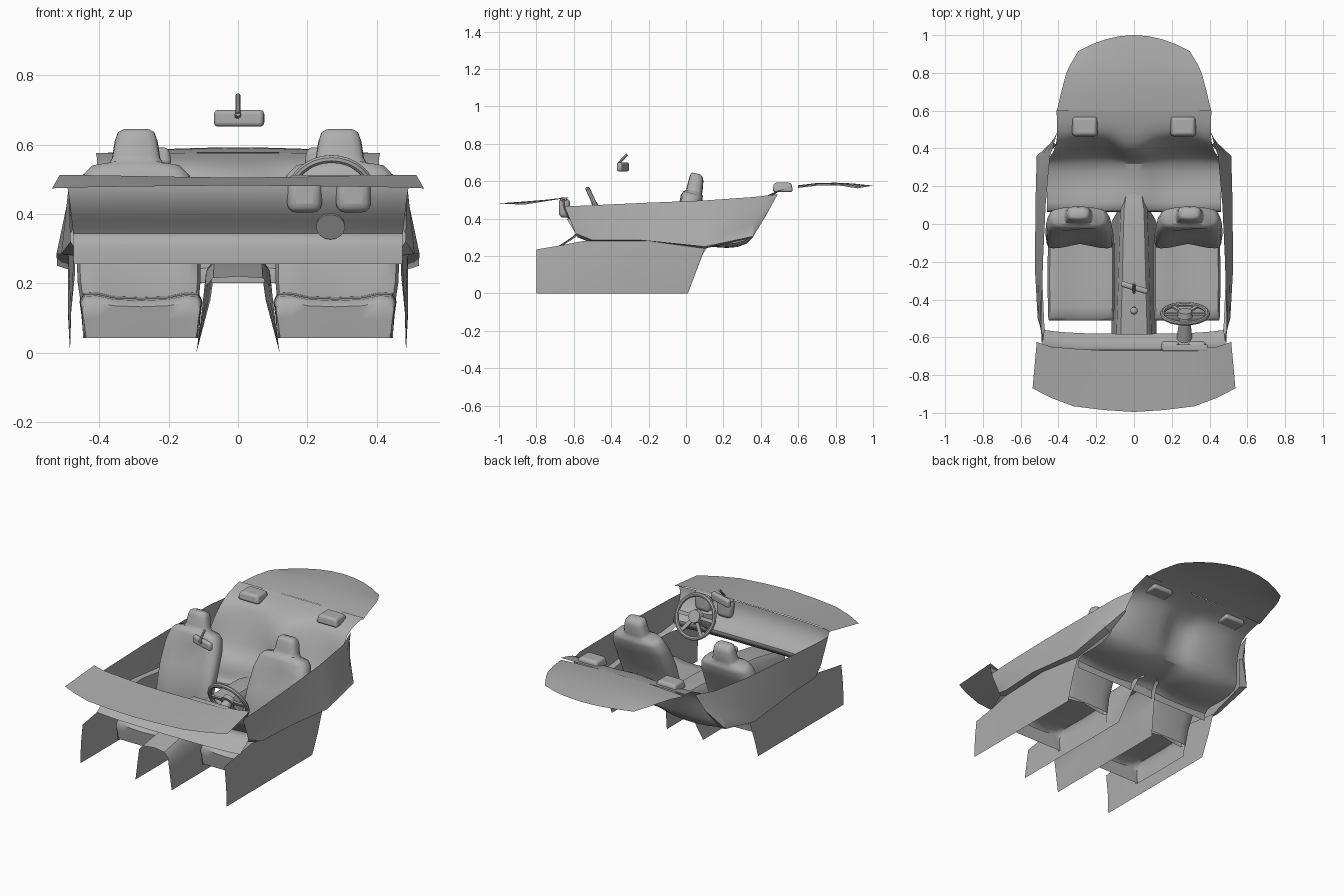
import bpy, bmesh
from math import radians, sin, cos, pi
from mathutils import Vector, Matrix

old = bpy.data.objects.get("Cube")
if old:
    bpy.data.objects.remove(old)

trim = bpy.data.materials.new("grey_trim")
trim.use_nodes = True
trim.diffuse_color = (0.42, 0.42, 0.42, 1)
trim.node_tree.nodes["Principled BSDF"].inputs["Base Color"].default_value = (0.42, 0.42, 0.42, 1)


def finish(name, bm, angle=40, mirror=False, subdiv=0, bevel=0):
    """Turn a bmesh into a smooth shaded object."""
    bmesh.ops.recalc_face_normals(bm, faces=bm.faces)
    mesh = bpy.data.meshes.new(name)
    bm.to_mesh(mesh)
    bm.free()
    mesh.materials.append(trim)
    obj = bpy.data.objects.new(name, mesh)
    bpy.context.collection.objects.link(obj)
    bpy.ops.object.select_all(action="DESELECT")
    obj.select_set(True)
    bpy.context.view_layer.objects.active = obj
    bpy.ops.object.shade_smooth_by_angle(angle=radians(angle))
    if mirror:
        obj.modifiers.new("mirror", "MIRROR").use_clip = True
    if bevel:
        mod = obj.modifiers.new("bevel", "BEVEL")
        mod.width, mod.segments = bevel, 3
    if subdiv:
        mod = obj.modifiers.new("subdivision", "SUBSURF")
        mod.levels = mod.render_levels = subdiv
        mod.boundary_smooth = "PRESERVE_CORNERS"
    return obj


def skin(name, rows, closed=False, cap=False, **options):
    """Join rows of points with faces; closed rows become rings."""
    bm = bmesh.new()
    grid = [[bm.verts.new(p) for p in row] for row in rows]
    count = len(grid[0])
    for a, b in zip(grid, grid[1:]):
        for i in range(count if closed else count - 1):
            j = (i + 1) % count
            bm.faces.new((a[i], a[j], b[j], b[i]))
    if cap:
        bm.faces.new(grid[-1])
    return finish(name, bm, **options)


def ring(center, half_x, half_v, v_axis, count=16):
    """Rounded rectangle spanned by x and v_axis."""
    points = []
    for i in range(count):
        c, s = cos(2 * pi * i / count), sin(2 * pi * i / count)
        u = half_x * abs(c) ** 0.6 * (1 if c > 0 else -1)
        v = half_v * abs(s) ** 0.6 * (1 if s > 0 else -1)
        points.append(Vector(center) + Vector((u, 0, 0)) + Vector(v_axis) * v)
    return points


def block(name, center, size, bevel, turn=0, taper=1):
    bm = bmesh.new()
    bmesh.ops.create_cube(bm, size=1)
    for v in bm.verts:
        if v.co.z > 0:
            v.co.x *= taper
            v.co.y *= taper
        v.co = Vector(a * b for a, b in zip(v.co, size))
    obj = finish(name, bm, bevel=bevel)
    obj.location = center
    obj.rotation_euler.z = radians(turn)


def rod(name, start, end, r1, r2, sides=16):
    start, end = Vector(start), Vector(end)
    axis = end - start
    bm = bmesh.new()
    bmesh.ops.create_cone(bm, cap_ends=True, segments=sides, radius1=r1, radius2=r2, depth=axis.length)
    bm.transform(Matrix.Translation((start + end) / 2) @ axis.to_track_quat("Z", "Y").to_matrix().to_4x4())
    finish(name, bm)


# Cowl: shelf under the windscreen
front = [(0, -0.995, 0.482), (0.16, -0.985, 0.481), (0.32, -0.965, 0.479), (0.44, -0.92, 0.477), (0.537, -0.87, 0.474)]
back = [(0, -0.67, 0.505), (0.16, -0.67, 0.507), (0.32, -0.66, 0.51), (0.44, -0.65, 0.512), (0.515, -0.625, 0.512)]
rows = [[Vector(a).lerp(Vector(b), t) for a, b in zip(front, back)] for t in (0, 0.35, 0.7, 1)]
skin("cowl", rows, mirror=True)

# Dashboard: steep face sweeping back to a lip, then forward under the knees
profile = [(-0.668, 0.505, 0.5), (-0.668, 0.47, 0.49), (-0.652, 0.425, 0.485), (-0.615, 0.38, 0.48),
           (-0.572, 0.342, 0.475), (-0.585, 0.315, 0.475), (-0.68, 0.255, 0.475)]
rows = [[(w * t, y + 0.02 * t ** 4, z) for t in (0, 0.3, 0.6, 0.85, 1)] for y, z, w in profile]
skin("dashboard", rows, mirror=True, subdiv=1)

# Side sills: lower body panels
top = [(0.47, -0.8, 0.235), (0.47, -0.68, 0.255), (0.475, -0.55, 0.28), (0.49, -0.2, 0.28), (0.49, 0.1, 0.24)]
foot = [-0.8, -0.68, -0.5, -0.22, 0.01]
rows = [[(0.485, y, 0) for y in foot],
        [((0.485 + p[0]) / 2 + 0.004, (y + p[1]) / 2, p[2] / 2) for p, y in zip(top, foot)], top]
skin("side_sills", rows, mirror=True)

# Door panels: lip out from the sill, then leaning inward to the window line
lip = [(0.47, -0.58, 0.3), (0.475, -0.53, 0.28), (0.49, -0.2, 0.28), (0.49, 0.1, 0.24),
       (0.47, 0.35, 0.295), (0.41, 0.42, 0.42)]
low = [(0.483, -0.59, 0.32), (0.51, -0.5, 0.285), (0.524, -0.25, 0.285), (0.522, 0.1, 0.25),
       (0.515, 0.36, 0.305), (0.425, 0.43, 0.42)]
high = [(0.488, -0.65, 0.465), (0.49, -0.53, 0.47), (0.482, -0.2, 0.485), (0.468, 0.1, 0.497),
        (0.445, 0.36, 0.515), (0.405, 0.49, 0.53)]
rows = [lip] + [[Vector(a).lerp(Vector(b), t) for a, b in zip(low, high)] for t in (0, 0.33, 0.67, 1)]
skin("door_panels", rows, mirror=True)

# Rear bench: y, z, half width, and the push of the middle ridge in y and z
bench = [(0.065, 0.2, 0.46, 0, 0), (0.06, 0.245, 0.46, 0, 0.01), (0.1, 0.265, 0.46, 0, 0.015),
         (0.22, 0.247, 0.46, 0, 0.025), (0.335, 0.268, 0.46, 0, 0.025), (0.365, 0.33, 0.45, 0.025, 0),
         (0.395, 0.42, 0.43, 0.04, 0), (0.435, 0.505, 0.412, 0.04, 0), (0.485, 0.552, 0.405, 0, 0),
         (0.6, 0.576, 0.41, 0, 0)]
columns = [(0, 1), (0.12, 0.9), (0.25, 0), (0.4, -0.4), (0.6, -0.5), (0.8, -0.3), (1, 0.5)]
rows = [[(w * t, y - by * k, z + bz * k) for t, k in columns] for y, z, w, by, bz in bench]
skin("rear_bench", rows, mirror=True, subdiv=1, angle=60)

# Parcel shelf: gently arched with a rounded tail
shelf = [(0.6, 0.578, 0.408, 0), (0.7, 0.59, 0.385, 0), (0.8, 0.592, 0.358, 0),
         (0.89, 0.588, 0.34, 0.05), (1, 0.576, 0.295, 0.085)]
rows = [[(w * t, y - d * t * t, z - 0.014 * t * t) for t in (0, 0.25, 0.5, 0.75, 1)] for y, z, w, d in shelf]
skin("parcel_shelf", rows, mirror=True)

# Centre tunnel: foot y, foot height, top y, height, top half width
tunnel = [(-0.8, 0, -0.8, 0.215, 0.095), (-0.55, 0, -0.55, 0.26, 0.092), (-0.3, 0, -0.3, 0.275, 0.083),
          (-0.1, 0, -0.05, 0.285, 0.075), (0.01, 0, 0.08, 0.285, 0.07), (0.09, 0.21, 0.15, 0.275, 0.055)]
rows = [[(w + (0.12 - w) * (1 if low_z == 0 else 0.3), foot_y, low_z), (w + 0.01, (foot_y + y) / 2, (low_z + z) * 0.53),
         (w, y, z - 0.025), (w * 0.75, y, z), (0, y + 0.01, z + 0.004)]
        for foot_y, low_z, y, z, w in tunnel]
skin("centre_tunnel", rows, mirror=True)

# Front seats and rear headrests on both sides
section = [(-0.165, 0), (-0.17, 0.5), (-0.176, 0.85), (-0.165, 1), (-0.13, 1.02), (-0.08, 0.93), (0, 0.9),
           (0.08, 0.93), (0.13, 1.02), (0.165, 1), (0.176, 0.85), (0.17, 0.5), (0.165, 0)]
cushion = [(-0.498, 0.0, 0.95), (-0.506, 0.055, 0.96), (-0.512, 0.1, 0.97), (-0.495, 0.12, 0.99),
           (-0.44, 0.125, 1), (-0.3, 0.125, 1.01), (-0.1, 0.13, 1)]
backrest = [(-0.1, 0.1, 0.165, 0.035), (-0.1, 0.2, 0.177, 0.045), (-0.05, 0.34, 0.18, 0.055),
            (0, 0.45, 0.173, 0.06), (0.03, 0.51, 0.155, 0.058), (0.038, 0.533, 0.132, 0.052),
            (0.043, 0.542, 0.08, 0.042), (0.047, 0.56, 0.07, 0.042), (0.055, 0.61, 0.062, 0.038),
            (0.057, 0.632, 0.054, 0.032), (0.057, 0.641, 0.04, 0.02)]
for side, s in (("left", 1), ("right", -1)):
    skin(side + "_seat_cushion", [[(s * 0.28 + x * w, y, 0.042 + h * k) for x, k in section] for y, h, w in cushion],
         angle=50)
    rings = []
    for y, z, w, h in backrest:
        middle = s * (0.28 + 0.014 * min(1, z / 0.5))
        loop = ring((middle, y, z), w, h, (0, 1, -0.25))
        for p in loop:  # hollow the middle between the side bolsters
            if p.y < y and z < 0.5:
                p.y += 0.04 * max(0, 1 - abs(p.x - middle) / w)
        rings.append(loop)
    skin(side + "_seat_backrest", rings, closed=True, cap=True, angle=55)
    block(side + "_rear_headrest", (s * 0.26, 0.517, 0.567), (0.14, 0.11, 0.05), 0.014, taper=0.85)

# Steering wheel: rim, hub and spokes built flat, then tilted
bm = bmesh.new()
segments, sides = 32, 8
tube = [2 * pi * j / sides for j in range(sides)]
loops = []
for i in range(segments):
    a = 2 * pi * i / segments
    loops.append([bm.verts.new(((0.12 + 0.012 * cos(t)) * cos(a), (0.12 + 0.012 * cos(t)) * sin(a), 0.012 * sin(t)))
                  for t in tube])
for i in range(segments):
    a, b = loops[i], loops[(i + 1) % segments]
    for j in range(sides):
        k = (j + 1) % sides
        bm.faces.new((a[j], b[j], b[k], a[k]))
bmesh.ops.create_cone(bm, cap_ends=True, segments=20, radius1=0.042, radius2=0.036, depth=0.03)
for angle in (0, 55, 125, 180):
    place = Matrix.Rotation(radians(angle), 4, "Z") @ Matrix.Translation((0.075, 0, 0))
    bmesh.ops.create_cube(bm, size=1, matrix=place @ Matrix.Diagonal((0.09, 0.02, 0.01, 1)))
wheel = finish("steering_wheel", bm)
wheel.location = (0.27, -0.475, 0.45)
wheel.rotation_euler.x = radians(-65)
rod("steering_column", (0.27, -0.48, 0.445), (0.267, -0.615, 0.362), 0.026, 0.042)

# Instrument pods and their hood
for name, x in (("outer", 0.333), ("inner", 0.192)):
    block(name + "_instrument_pod", (x, -0.65, 0.457), (0.1, 0.06, 0.105), 0.025)
block("instrument_hood", (0.27, -0.655, 0.503), (0.24, 0.035, 0.018), 0.007)

# Gear lever
rod("gear_stalk", (0, -0.44, 0.26), (0, -0.46, 0.32), 0.008, 0.006)
bm = bmesh.new()
bmesh.ops.create_uvsphere(bm, u_segments=14, v_segments=8, radius=0.02)
finish("gear_knob", bm).location = (0, -0.46, 0.33)

# Rear view mirror and stem
block("mirror_head", (0.003, -0.337, 0.676), (0.15, 0.03, 0.048), 0.012, turn=-17)
rod("mirror_stem", (0, -0.365, 0.69), (0, -0.315, 0.743), 0.007, 0.007, 8)
rod("mirror_joint", (0, -0.365, 0.69), (0, -0.335, 0.68), 0.008, 0.012, 8)
